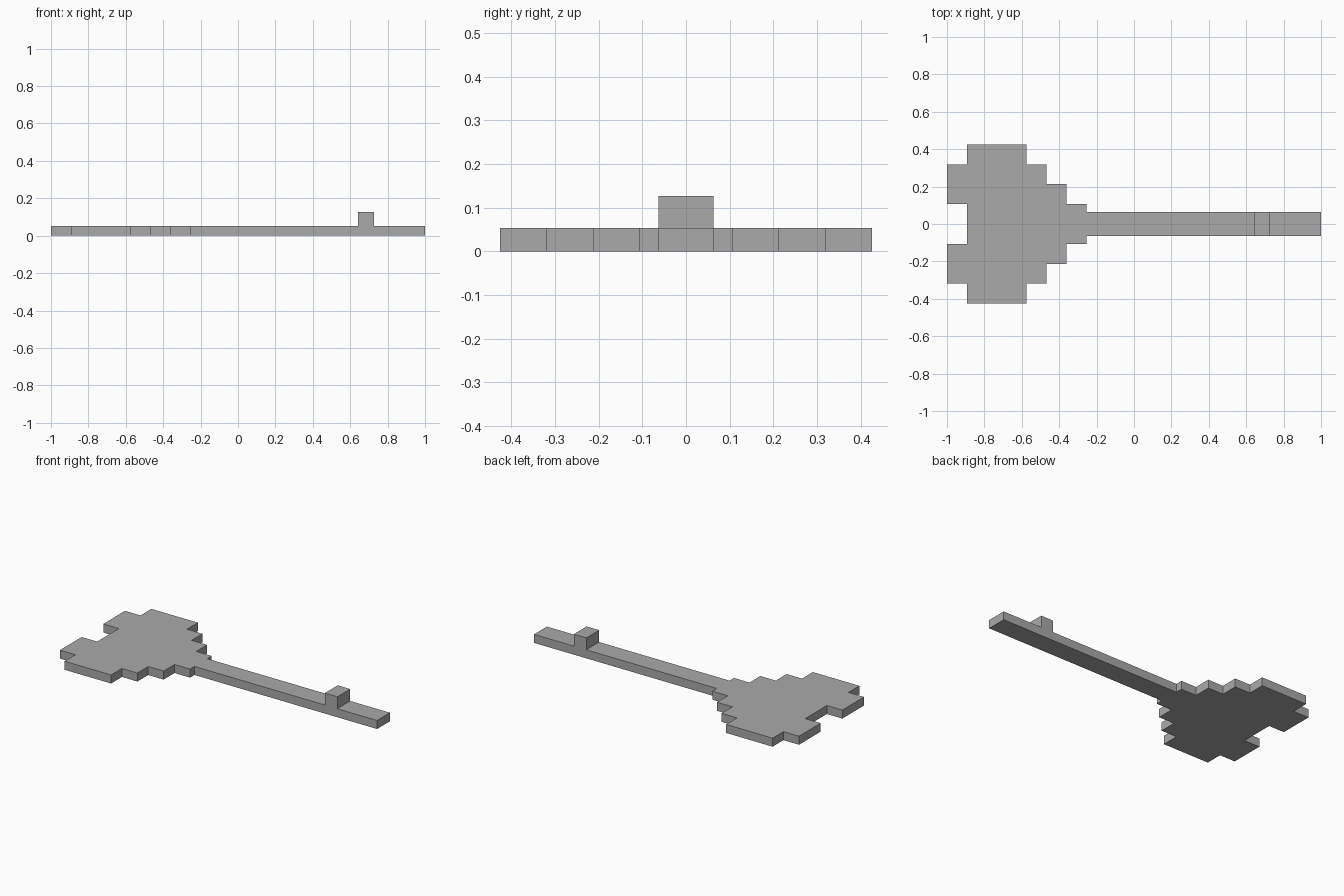
import bpy
import bmesh

cube = bpy.data.objects.get("Cube")
if cube:
    bpy.data.objects.remove(cube, do_unlink=True)

STEP = 0.1064        # width of one stair step
THICK = 0.053        # slab thickness
SHAFT = 0.063        # half width of the shaft

grey = bpy.data.materials.new("plain grey")
grey.use_nodes = True
colour = (0.4, 0.4, 0.4, 1)
grey.diffuse_color = colour
grey.node_tree.nodes["Principled BSDF"].inputs["Base Color"].default_value = colour


def extrude_outline(name, outline, bottom, top):
    """Make a flat-sided solid from a plan outline."""
    bm = bmesh.new()
    base = bm.faces.new([bm.verts.new((x, y, bottom)) for x, y in outline])
    result = bmesh.ops.extrude_face_region(bm, geom=[base], use_keep_orig=True)
    raised = [g for g in result["geom"] if isinstance(g, bmesh.types.BMVert)]
    bmesh.ops.translate(bm, verts=raised, vec=(0, 0, top - bottom))
    bmesh.ops.recalc_face_normals(bm, faces=bm.faces)
    mesh = bpy.data.meshes.new(name)
    bm.to_mesh(mesh)
    bm.free()
    mesh.materials.append(grey)
    obj = bpy.data.objects.new(name, mesh)
    bpy.context.collection.objects.link(obj)
    return obj


# Stepped heart-shaped head running into the shaft: one half, then mirrored
notch = -1 + STEP
half = [(notch, STEP), (-1, STEP), (-1, 3 * STEP), (notch, 3 * STEP), (notch, 4 * STEP)]
for i in range(4):
    x = -1 + (4 + i) * STEP
    half += [(x, (4 - i) * STEP), (x, (3 - i) * STEP if i < 3 else SHAFT)]
half.append((1, SHAFT))
outline = half + [(x, -y) for x, y in reversed(half)]
extrude_outline("heart_head_and_shaft", outline, 0, THICK)

# Raised block near the end of the shaft
block = [(0.641, -SHAFT), (0.727, -SHAFT), (0.727, SHAFT), (0.641, SHAFT)]
extrude_outline("raised_block", block, THICK, 0.127)
